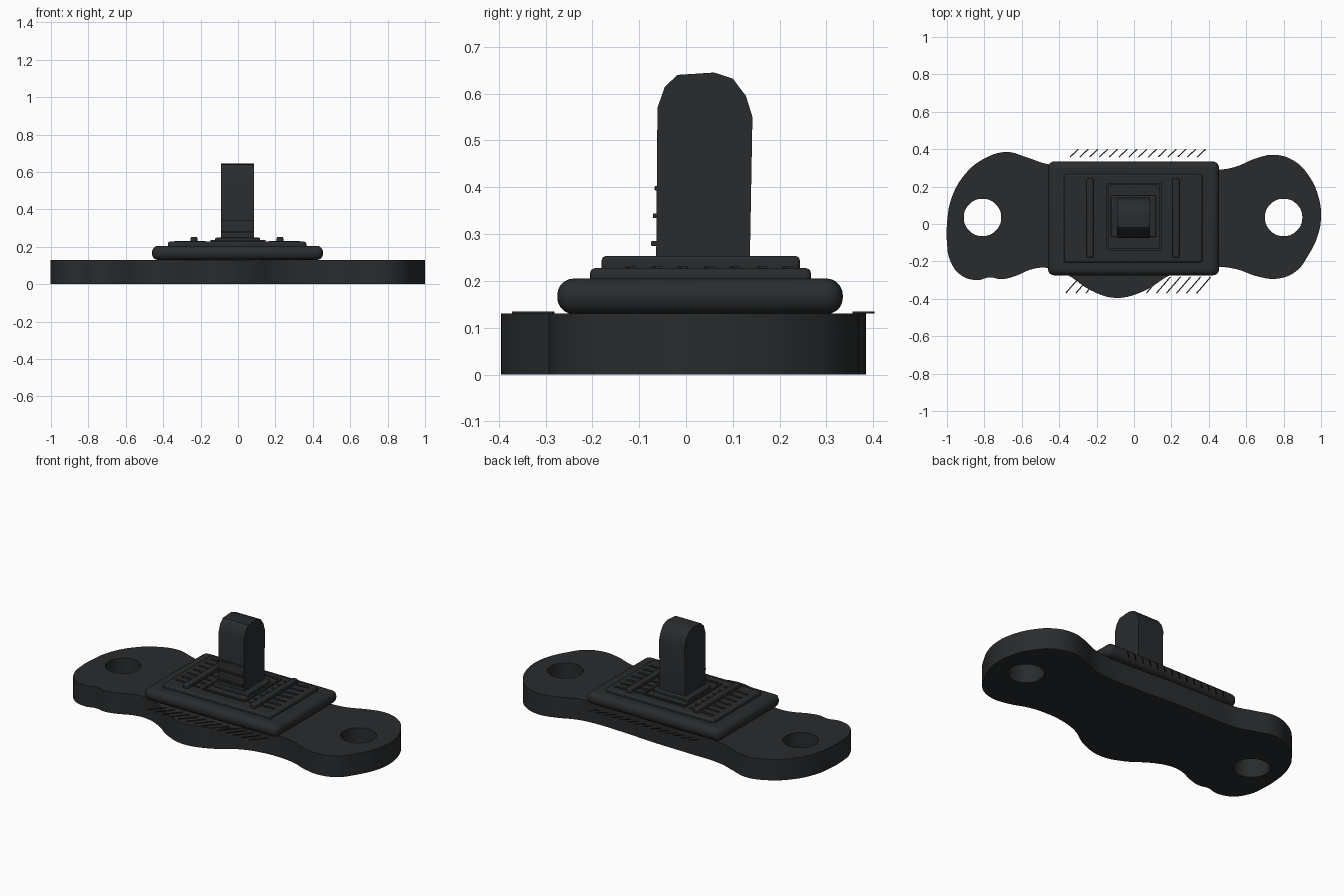
import bpy, bmesh, math
from mathutils import Vector

if "Cube" in bpy.data.objects:
    bpy.data.objects.remove(bpy.data.objects["Cube"])

dark = bpy.data.materials.new("dark_plastic")
dark.diffuse_color = (0.022, 0.024, 0.026, 1)
dark.use_nodes = True
dark.node_tree.nodes["Principled BSDF"].inputs["Base Color"].default_value = dark.diffuse_color


def finish(ob, angle=35):
    ob.data.materials.clear()
    ob.data.materials.append(dark)
    bpy.ops.object.select_all(action='DESELECT')
    ob.select_set(True)
    bpy.context.view_layer.objects.active = ob
    bpy.ops.object.shade_smooth_by_angle(angle=math.radians(angle))
    return ob


def from_bmesh(name, bm, bevel=0, segments=2):
    bmesh.ops.recalc_face_normals(bm, faces=bm.faces)
    me = bpy.data.meshes.new(name)
    bm.to_mesh(me)
    bm.free()
    ob = bpy.data.objects.new(name, me)
    bpy.context.collection.objects.link(ob)
    if bevel:
        m = ob.modifiers.new("bevel", 'BEVEL')
        m.width, m.segments = bevel, segments
    return finish(ob)


def add_box(bm, x0, x1, y0, y1, z0, z1):
    vs = bmesh.ops.create_cube(bm, size=1)["verts"]
    for v in vs:
        v.co = Vector(((x0 + x1) / 2 + v.co.x * (x1 - x0),
                       (y0 + y1) / 2 + v.co.y * (y1 - y0),
                       (z0 + z1) / 2 + v.co.z * (z1 - z0)))


def box(name, *dims, bevel=0, segments=2):
    bm = bmesh.new()
    add_box(bm, *dims)
    return from_bmesh(name, bm, bevel, segments)


def add_bar(bm, a, b, width, z0, z1):
    # thin straight bar between two points in plan
    a, b = Vector(a), Vector(b)
    d = (b - a).normalized()
    n = Vector((-d.y, d.x)) * width / 2
    pts = [a + n, b + n, b - n, a - n]
    lo = [bm.verts.new((p.x, p.y, z0)) for p in pts]
    hi = [bm.verts.new((p.x, p.y, z1)) for p in pts]
    bm.faces.new(lo)
    bm.faces.new(hi)
    for i in range(4):
        j = (i + 1) % 4
        bm.faces.new((lo[i], lo[j], hi[j], hi[i]))


# base plate: smooth closed outline with two screw holes
outline = [(-1, 0.0), (-0.975, 0.14), (-0.9, 0.27), (-0.8, 0.35), (-0.68, 0.385),
           (-0.57, 0.355), (-0.46, 0.32), (-0.25, 0.31), (0, 0.305), (0.25, 0.29),
           (0.455, 0.29), (0.54, 0.305), (0.65, 0.35), (0.75, 0.37), (0.86, 0.335),
           (0.94, 0.25), (0.985, 0.15), (1, 0.04), (0.98, -0.07), (0.93, -0.17),
           (0.87, -0.25), (0.77, -0.292), (0.66, -0.28), (0.55, -0.242), (0.44, -0.228),
           (0.32, -0.235), (0.2, -0.27), (0.05, -0.36), (-0.1, -0.395), (-0.23, -0.355),
           (-0.36, -0.27), (-0.46, -0.235), (-0.54, -0.24), (-0.64, -0.28), (-0.71, -0.295),
           (-0.77, -0.285), (-0.84, -0.3), (-0.93, -0.27), (-0.985, -0.19), (-1, -0.1)]
cu = bpy.data.curves.new("base_plate", 'CURVE')
cu.dimensions, cu.fill_mode = '2D', 'BOTH'
cu.extrude, cu.resolution_u = 0.065, 5


def spline(pts, res):
    s = cu.splines.new('BEZIER')
    s.bezier_points.add(len(pts) - 1)
    for bp, p in zip(s.bezier_points, pts):
        bp.co = (p[0], p[1], 0)
        bp.handle_left_type = bp.handle_right_type = 'AUTO'
    s.use_cyclic_u, s.resolution_u = True, res


spline(outline, 5)
for cx in (-0.81, 0.8):
    spline([(cx + 0.1 * math.cos(k * math.pi / 4), 0.035 + 0.1 * math.sin(k * math.pi / 4))
            for k in range(8)], 5)
tmp = bpy.data.objects.new("base_curve", cu)
bpy.context.collection.objects.link(tmp)
tmp_mesh = bpy.data.meshes.new_from_object(
    tmp.evaluated_get(bpy.context.evaluated_depsgraph_get()))
bpy.data.objects.remove(tmp)
bm = bmesh.new()
bm.from_mesh(tmp_mesh)
bmesh.ops.remove_doubles(bm, verts=bm.verts, dist=0.0005)
bmesh.ops.translate(bm, verts=bm.verts, vec=(0, 0, 0.065))
from_bmesh("base_plate", bm)

# stacked pad and raised panel
box("cushion_pad", -0.46, 0.455, -0.275, 0.335, 0.129, 0.205, bevel=0.035, segments=5)
box("raised_panel", -0.375, 0.365, -0.205, 0.267, 0.195, 0.227, bevel=0.01)

# side rails
for side, x in (("left", -0.235), ("right", 0.225)):
    box(side + "_rail", x - 0.018, x + 0.018, -0.18, 0.243, 0.22, 0.253, bevel=0.008)

# grip ribs on both sides of the panel
bm = bmesh.new()
for i in range(7):
    y = -0.127 + i * 0.056
    for s in (-1, 1):
        add_bar(bm, (s * 0.335 - 0.005, y + 0.012), (s * 0.17 - 0.005, y), 0.015, 0.222, 0.231)
from_bmesh("grip_ribs", bm)

# frame and collar around the post
bm = bmesh.new()
for d in ((-0.147, 0.147, 0.208, 0.22), (-0.147, 0.147, -0.143, -0.131),
          (-0.147, -0.135, -0.131, 0.208), (0.135, 0.147, -0.131, 0.208)):
    add_box(bm, *d, 0.222, 0.236)
from_bmesh("post_frame", bm)
box("post_collar", -0.122, 0.118, -0.07, 0.152, 0.22, 0.248, bevel=0.006)

# upright post with faceted rounded top
profile = [(-0.064, 0.22), (-0.061, 0.57), (-0.045, 0.615), (-0.018, 0.64), (0.06, 0.645),
           (0.1, 0.632), (0.128, 0.595), (0.142, 0.55), (0.136, 0.22)]
bm = bmesh.new()
face = bm.faces.new([bm.verts.new((-0.09, y, z)) for y, z in profile])
ext = bmesh.ops.extrude_face_region(bm, geom=[face])["geom"]
bmesh.ops.translate(bm, vec=(0.175, 0, 0), verts=[g for g in ext if isinstance(g, bmesh.types.BMVert)])
if not face.is_valid or len(bm.faces) < len(profile) + 2:
    bm.faces.new([v for v in bm.verts if v.co.x < -0.08])
from_bmesh("post", bm)

# three ridges on the front of the post
for i in range(3):
    z = 0.28 + i * 0.059
    box(f"post_ridge_{i + 1}", -0.089, 0.084, -0.075 + i * 0.004, -0.05, z - 0.005, z + 0.005, bevel=0.002)

# slanted hatch strips along front and back
for name, x0, x1, y0, y1, dx in (("back_hatch", -0.342, 0.338, 0.358, 0.4, 0.045),
                                 ("front_hatch", -0.365, 0.335, -0.37, -0.283, 0.075)):
    bm = bmesh.new()
    for i in range(14):
        x = x0 + (x1 - x0) * i / 13
        add_bar(bm, (x, y0), (x + dx, y1), 0.006, 0.13, 0.135)
    from_bmesh(name, bm)
